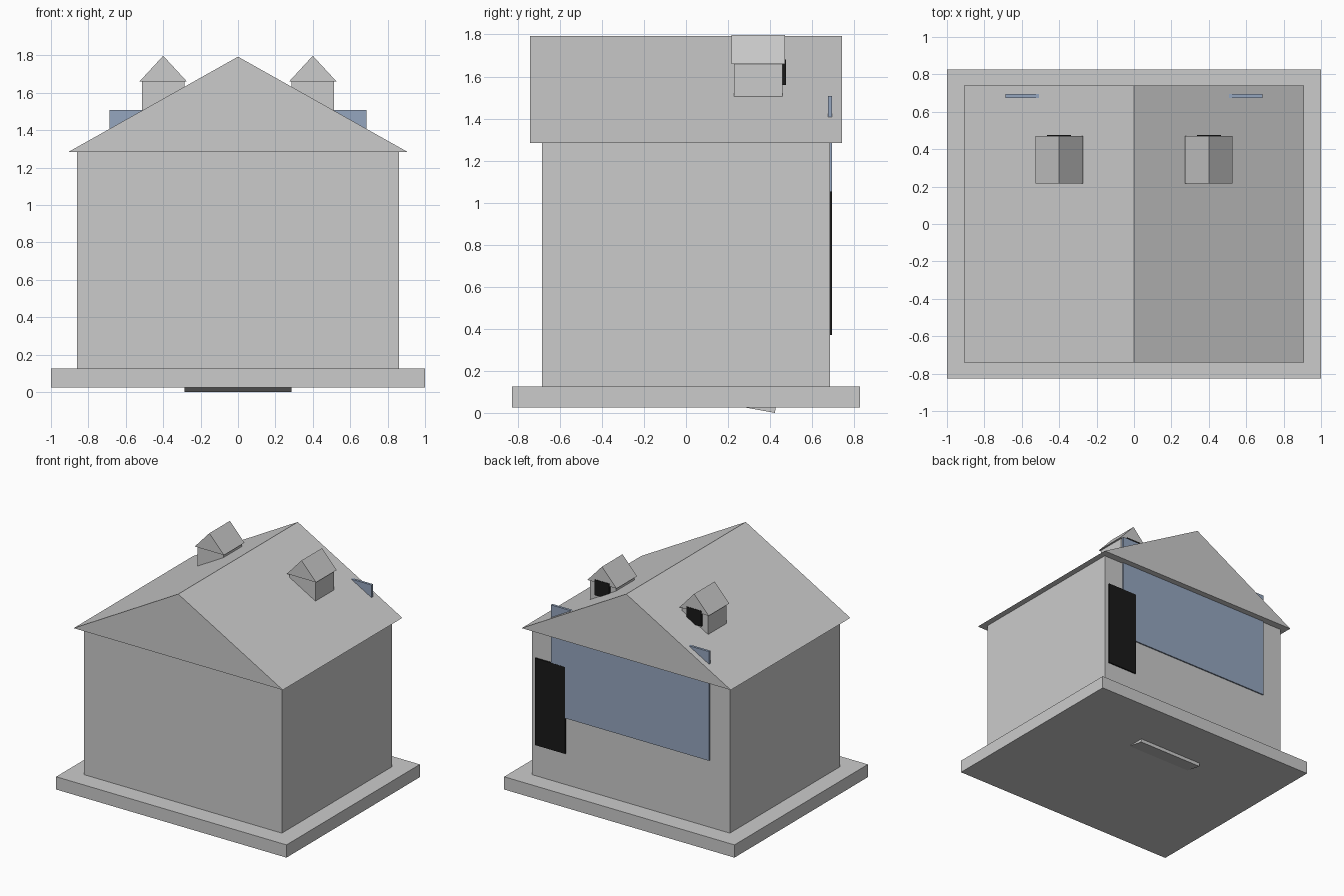
import bpy, bmesh

if "Cube" in bpy.data.objects:
    bpy.data.objects.remove(bpy.data.objects["Cube"])

def material(name, rgb):
    m = bpy.data.materials.new(name)
    m.diffuse_color = (*rgb, 1)
    m.use_nodes = True
    m.node_tree.nodes["Principled BSDF"].inputs["Base Color"].default_value = m.diffuse_color
    return m

blue = material("blue_glass", (0.30, 0.38, 0.52))
black = material("black_panel", (0.01, 0.01, 0.01))

def finish(name, bm, mat=None):
    bmesh.ops.recalc_face_normals(bm, faces=bm.faces)
    me = bpy.data.meshes.new(name)
    bm.to_mesh(me)
    bm.free()
    ob = bpy.data.objects.new(name, me)
    bpy.context.collection.objects.link(ob)
    if mat:
        me.materials.append(mat)
    return ob

def box(name, x, y, z, mat=None):
    bm = bmesh.new()
    bmesh.ops.create_cube(bm, size=1)
    for v in bm.verts:
        v.co = [(a + b) / 2 + c * (b - a) for c, (a, b) in zip(v.co, (x, y, z))]
    return finish(name, bm, mat)

def extrude(name, profile, offset):
    bm = bmesh.new()
    face = bm.faces.new([bm.verts.new(p) for p in profile])
    ext = bmesh.ops.extrude_face_region(bm, geom=[face])["geom"]
    bm.faces.ensure_lookup_table()
    bmesh.ops.translate(bm, vec=offset, verts=[g for g in ext if isinstance(g, bmesh.types.BMVert)])
    return finish(name, bm)

def gable(name, cx, half, y, z):
    return extrude(name, [(cx - half, y[0], z[0]), (cx + half, y[0], z[0]), (cx, y[0], z[1])],
                   (0, y[1] - y[0], 0))

# Plinth, walls and main roof
box("base_slab", (-1, 1), (-0.827, 0.827), (0.025, 0.125))
box("house_walls", (-0.86, 0.86), (-0.684, 0.684), (0.125, 1.283))
gable("main_roof", 0, 0.908, (-0.741, 0.741), (1.283, 1.793))

# Rear window board and door
box("rear_window", (-0.686, 0.686), (0.675, 0.694), (0.65, 1.507), blue)
box("rear_door", (0.563, 0.825), (0.681, 0.695), (0.37, 1.052), black)

# Pair of dormers with windows
for side, cx in (("left", -0.4), ("right", 0.4)):
    box(f"dormer_{side}", (cx - 0.113, cx + 0.113), (0.228, 0.458), (1.505, 1.66))
    gable(f"dormer_roof_{side}", cx, 0.127, (0.216, 0.471), (1.66, 1.798))
    box(f"dormer_window_{side}", (cx - 0.064, cx + 0.064), (0.45, 0.475), (1.56, 1.682), black)

# Tilted step peeking out under the base
extrude("tilted_step", [(-0.285, 0.28, 0.026), (-0.285, 0.423, 0.0), (-0.285, 0.427, 0.03)],
        (0.57, 0, 0))
